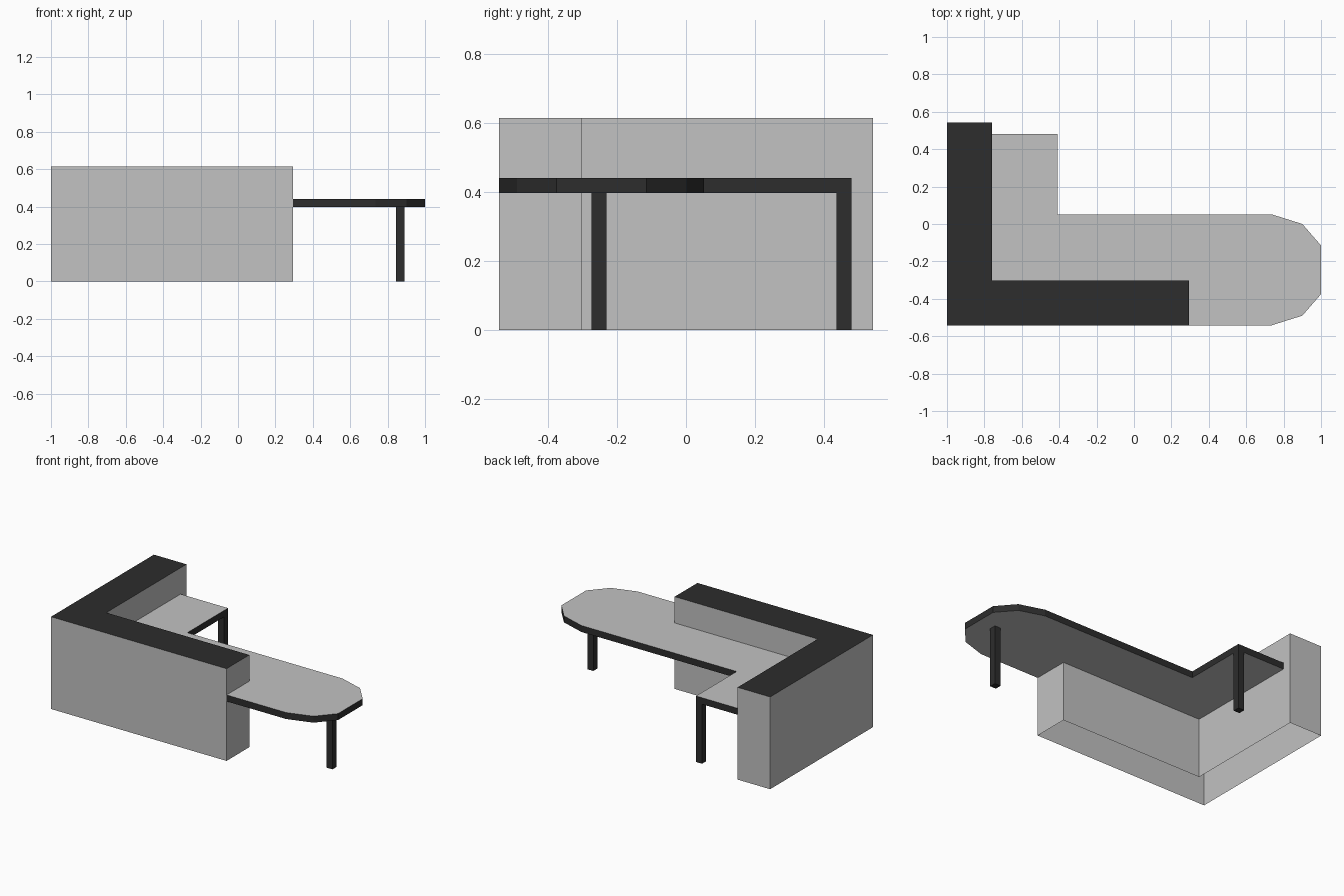
import bpy
import bmesh

cube = bpy.data.objects.get("Cube")
if cube:
    bpy.data.objects.remove(cube, do_unlink=True)


def make_material(name, value):
    mat = bpy.data.materials.new(name)
    mat.use_nodes = True
    colour = (value, value, value, 1)
    mat.diffuse_color = colour
    mat.node_tree.nodes["Principled BSDF"].inputs["Base Color"].default_value = colour
    return mat


grey = make_material("light grey", 0.54)
black = make_material("charcoal", 0.026)


def prism(name, outline, low, high, side, top, bottom):
    """Extrude an outline upwards; a bottom of None leaves it open."""
    bm = bmesh.new()
    base = bm.faces.new([bm.verts.new((x, y, low)) for x, y in outline])
    cap = bmesh.ops.extrude_face_region(bm, geom=[base], use_keep_orig=True)
    for v in cap["geom"]:
        if isinstance(v, bmesh.types.BMVert):
            v.co.z = high
    bmesh.ops.recalc_face_normals(bm, faces=bm.faces)
    mats = [m for m in (grey, black) if m in (side, top, bottom)]
    for f in list(bm.faces):
        if f.normal.z > 0.5:
            f.material_index = mats.index(top)
        elif f.normal.z > -0.5:
            f.material_index = mats.index(side)
        elif bottom:
            f.material_index = mats.index(bottom)
        else:
            bm.faces.remove(f)
    mesh = bpy.data.meshes.new(name)
    bm.to_mesh(mesh)
    bm.free()
    for m in mats:
        mesh.materials.append(m)
    obj = bpy.data.objects.new(name, mesh)
    bpy.context.collection.objects.link(obj)
    return obj


# Main extents shared by the parts
front, back = -0.542, 0.542
inner_x, inner_y, counter_end = -0.76, -0.302, 0.295
desk_low, desk_high, desk_back, desk_side = 0.397, 0.44, 0.48, -0.41

# L-shaped counter: grey walls, dark top, open underneath
counter = [(-1, front), (counter_end, front), (counter_end, inner_y),
           (inner_x, inner_y), (inner_x, back), (-1, back)]
prism("counter", counter, 0, 0.615, grey, black, None)

# Desk top with a faceted round end, mirrored about its centre line
mid_y = -0.245
half_end = [(0.735, front), (0.9, -0.49), (1, -0.375)]
round_end = half_end + [(x, 2 * mid_y - y) for x, y in reversed(half_end)]
desk = ([(inner_x, inner_y), (counter_end, inner_y), (counter_end, front)]
        + round_end
        + [(desk_side, 0.052), (desk_side, desk_back), (inner_x, desk_back)])
prism("desk_top", desk, desk_low, desk_high, black, grey, grey)

# Square legs
leg = 0.044
for name, x, y in (("end_leg", 0.845, -0.274),
                   ("back_leg", desk_side - leg, desk_back - leg)):
    square = [(x, y), (x + leg, y), (x + leg, y + leg), (x, y + leg)]
    prism(name, square, 0, desk_low, black, black, black)
